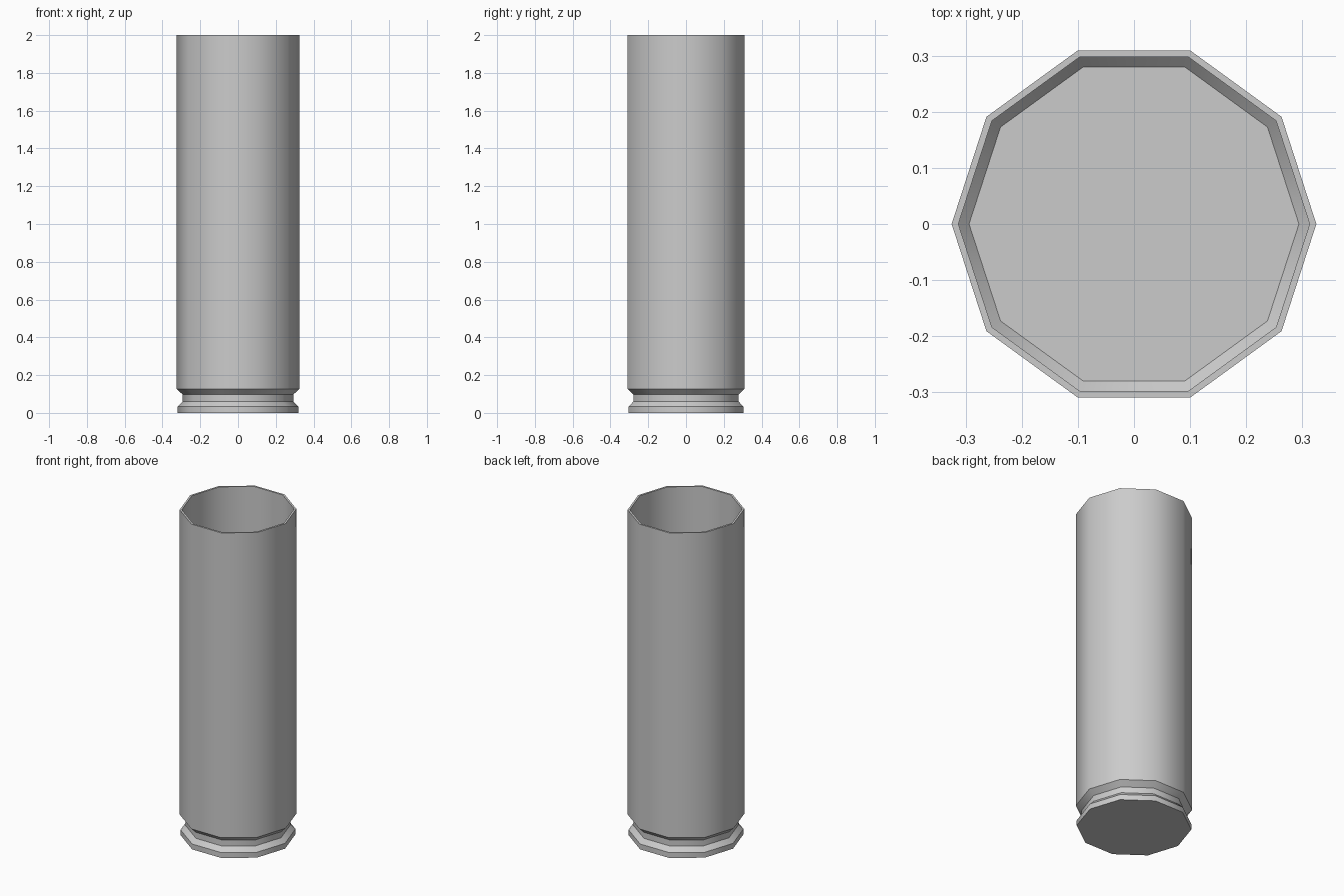
import bpy, bmesh, math

if "Cube" in bpy.data.objects:
    bpy.data.objects.remove(bpy.data.objects["Cube"])

SIDES = 10

# Lathe profile (radius, z): rim, extractor groove, wall, lip, hollow inside
PROFILE = [
    (0.320, 0.0), (0.320, 0.033), (0.293, 0.06), (0.293, 0.097),
    (0.325, 0.127), (0.325, 2.0), (0.313, 2.0), (0.313, 0.132), (0.294, 0.112),
]


def lathe(name, profile, sides):
    bm = bmesh.new()
    rings = []
    for r, z in profile:
        rings.append([bm.verts.new((r * math.cos(2 * math.pi * i / sides),
                                    r * math.sin(2 * math.pi * i / sides), z))
                      for i in range(sides)])
    for a, b in zip(rings, rings[1:]):
        for i in range(sides):
            j = (i + 1) % sides
            bm.faces.new((a[i], a[j], b[j], b[i]))
    bm.faces.new(rings[0][::-1])   # base
    bm.faces.new(rings[-1])        # inner floor
    bmesh.ops.recalc_face_normals(bm, faces=bm.faces)
    mesh = bpy.data.meshes.new(name)
    bm.to_mesh(mesh)
    bm.free()
    obj = bpy.data.objects.new(name, mesh)
    bpy.context.collection.objects.link(obj)
    return obj


# Hollow casing, smooth round the wall with crisp rim edges
casing = lathe("casing", PROFILE, SIDES)
bpy.context.view_layer.objects.active = casing
casing.select_set(True)
bpy.ops.object.shade_smooth_by_angle(angle=math.radians(40))
